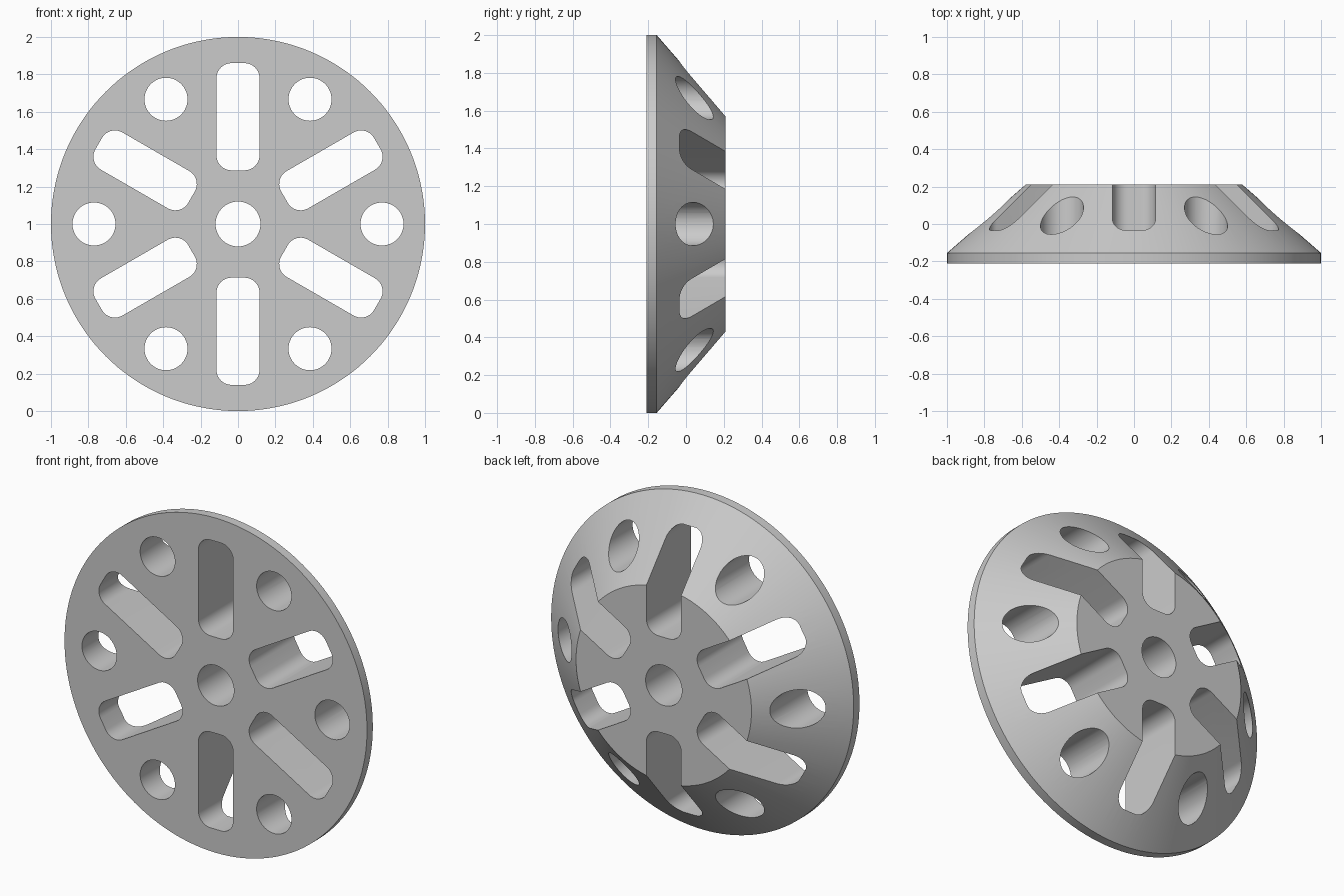
import bpy, bmesh
from math import sin, cos, pi, radians
from mathutils import Matrix, Vector

cube = bpy.data.objects.get("Cube")
if cube:
    bpy.data.objects.remove(cube)

CENTRE = Vector((0, 0, 1))
FRONT, RIM, BACK = -0.21, -0.155, 0.21

grey = bpy.data.materials.new("plain grey")
grey.use_nodes = True
colour = (0.6, 0.6, 0.6, 1)
grey.diffuse_color = colour
grey.node_tree.nodes["Principled BSDF"].inputs["Base Color"].default_value = colour


def circle(radius, count):
    return [(radius * cos(2 * pi * i / count), radius * sin(2 * pi * i / count))
            for i in range(count)]


def rounded_slot(inner, outer, half, corner, steps=10):
    """Outline of a radial slot along +x with rounded corners."""
    corners = [(outer - corner, half - corner, 0), (inner + corner, half - corner, 90),
               (inner + corner, corner - half, 180), (outer - corner, corner - half, 270)]
    return [(x + corner * cos(radians(start + 90 * i / steps)),
             z + corner * sin(radians(start + 90 * i / steps)))
            for x, z, start in corners for i in range(steps + 1)]


def loft(bm, sections):
    """Capped solid through matching outlines, each given as (y, points)."""
    rings = [[bm.verts.new((x, y, z)) for x, z in pts] for y, pts in sections]
    for a, b in zip(rings, rings[1:]):
        for i in range(len(a)):
            j = (i + 1) % len(a)
            bm.faces.new((a[i], a[j], b[j], b[i]))
    bm.faces.new(rings[0])
    bm.faces.new(rings[-1])


def turned(points, angle):
    c, s = cos(angle), sin(angle)
    return [(x * c - z * s, x * s + z * c) for x, z in points]


def make_object(name, bm):
    bmesh.ops.recalc_face_normals(bm, faces=bm.faces)
    bmesh.ops.transform(bm, matrix=Matrix.Translation(CENTRE), verts=bm.verts)
    mesh = bpy.data.meshes.new(name)
    bm.to_mesh(mesh)
    bm.free()
    mesh.materials.append(grey)
    obj = bpy.data.objects.new(name, mesh)
    bpy.context.collection.objects.link(obj)
    return obj


# Solid disc: thin cylindrical rim, then a cone narrowing to the flat back
bm = bmesh.new()
loft(bm, [(FRONT, circle(1, 144)), (RIM, circle(1, 144)), (BACK, circle(0.58, 144))])
disc = make_object("perforated_disc", bm)

# Cutters: centre bore, six round holes and six radial slots
bm = bmesh.new()
outlines = [circle(0.12, 48)]
for k in range(6):
    angle = k * pi / 3
    outlines.append(turned([(x + 0.77, z) for x, z in circle(0.115, 48)], angle))
    outlines.append(turned(rounded_slot(0.287, 0.86, 0.115, 0.08), angle + pi / 6))
for outline in outlines:
    loft(bm, [(-0.5, outline), (0.5, outline)])
cutter = make_object("hole_cutter", bm)
cutter.hide_render = True

cut = disc.modifiers.new("holes", "BOOLEAN")
cut.operation = "DIFFERENCE"
cut.solver = "EXACT"
cut.object = cutter

bpy.ops.object.select_all(action="DESELECT")
bpy.context.view_layer.objects.active = disc
disc.select_set(True)
bpy.ops.object.modifier_apply(modifier=cut.name)
bpy.data.objects.remove(cutter)
bpy.ops.object.shade_smooth_by_angle(angle=radians(25))
